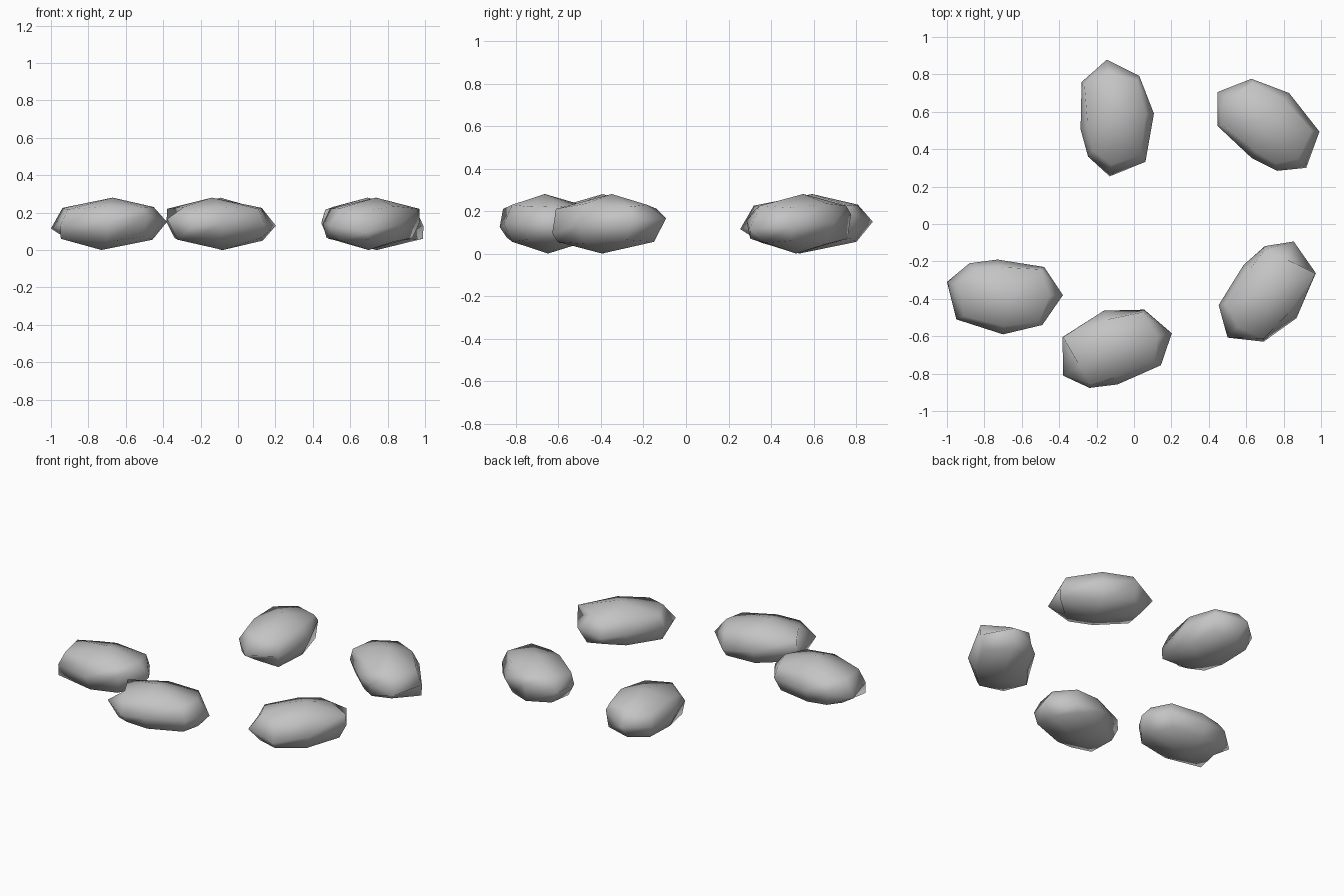
import bpy, bmesh, math

if "Cube" in bpy.data.objects:
    bpy.data.objects.remove(bpy.data.objects["Cube"])

stone_mat = bpy.data.materials.new("stone grey")
stone_mat.diffuse_color = (0.55, 0.55, 0.55, 1)
stone_mat.use_nodes = True
stone_mat.node_tree.nodes["Principled BSDF"].inputs["Base Color"].default_value = stone_mat.diffuse_color

# Stone outline at mid height: x, y, z
BELT = [(-.31, .08, .115), (-.19, .18, .155), (-.04, .20, .14), (.21, .16, .14),
        (.31, .01, .15), (.20, -.15, .185), (-.01, -.20, .145), (-.26, -.12, .13)]
# Upper and lower shoulder rings: share of the outline, height
UPPER = [(.80, .225), (.85, .205), (.80, .225), (.92, .215),
         (.77, .23), (.90, .225), (.78, .235), (.85, .215)]
LOWER = [(.68, .05), (.93, .07), (.80, .05), (.85, .06),
         (.75, .055), (.93, .07), (.75, .045), (.99, .06)]
MID = 0.14


def stone_mesh():
    bm = bmesh.new()

    def ring(spec):
        return [bm.verts.new((x * k, y * k, z - MID))
                for (x, y, _), (k, z) in zip(BELT, spec)]

    low = ring(LOWER)
    belt = ring([(1, p[2]) for p in BELT])
    up = ring(UPPER)
    top = bm.verts.new((.02, 0, .14))
    bottom = bm.verts.new((-.04, 0, -.14))
    # Side bands
    for a, b in ((low, belt), (belt, up)):
        for i in range(8):
            j = (i + 1) % 8
            bm.faces.new((a[j], a[i], b[i], b[j]))
    # Four-faced crown and base
    for i in range(0, 8, 2):
        j, k = (i + 1) % 8, (i + 2) % 8
        bm.faces.new((top, up[i], up[j], up[k]))
        bm.faces.new((bottom, low[k], low[j], low[i]))
    bmesh.ops.recalc_face_normals(bm, faces=bm.faces[:])
    for f in bm.faces:
        f.smooth = True
    mesh = bpy.data.meshes.new("stone")
    bm.to_mesh(mesh)
    bm.free()
    mesh.materials.append(stone_mat)
    return mesh


# Ring of stones: name, x, y, turn in degrees, upside down
mesh = stone_mesh()
for name, x, y, turn, flipped in (
        ("left_stone", -.69, -.39, 0, False),
        ("front_stone", -.10, -.654, 14.8, True),
        ("back_stone", -.093, .573, 97.8, False),
        ("back_right_stone", .709, .54, 145.9, False),
        ("front_right_stone", .711, -.38, 229, True)):
    stone = bpy.data.objects.new(name, mesh)
    stone.location = (x, y, MID)
    stone.rotation_euler = (math.pi if flipped else 0, 0, math.radians(turn))
    bpy.context.collection.objects.link(stone)
